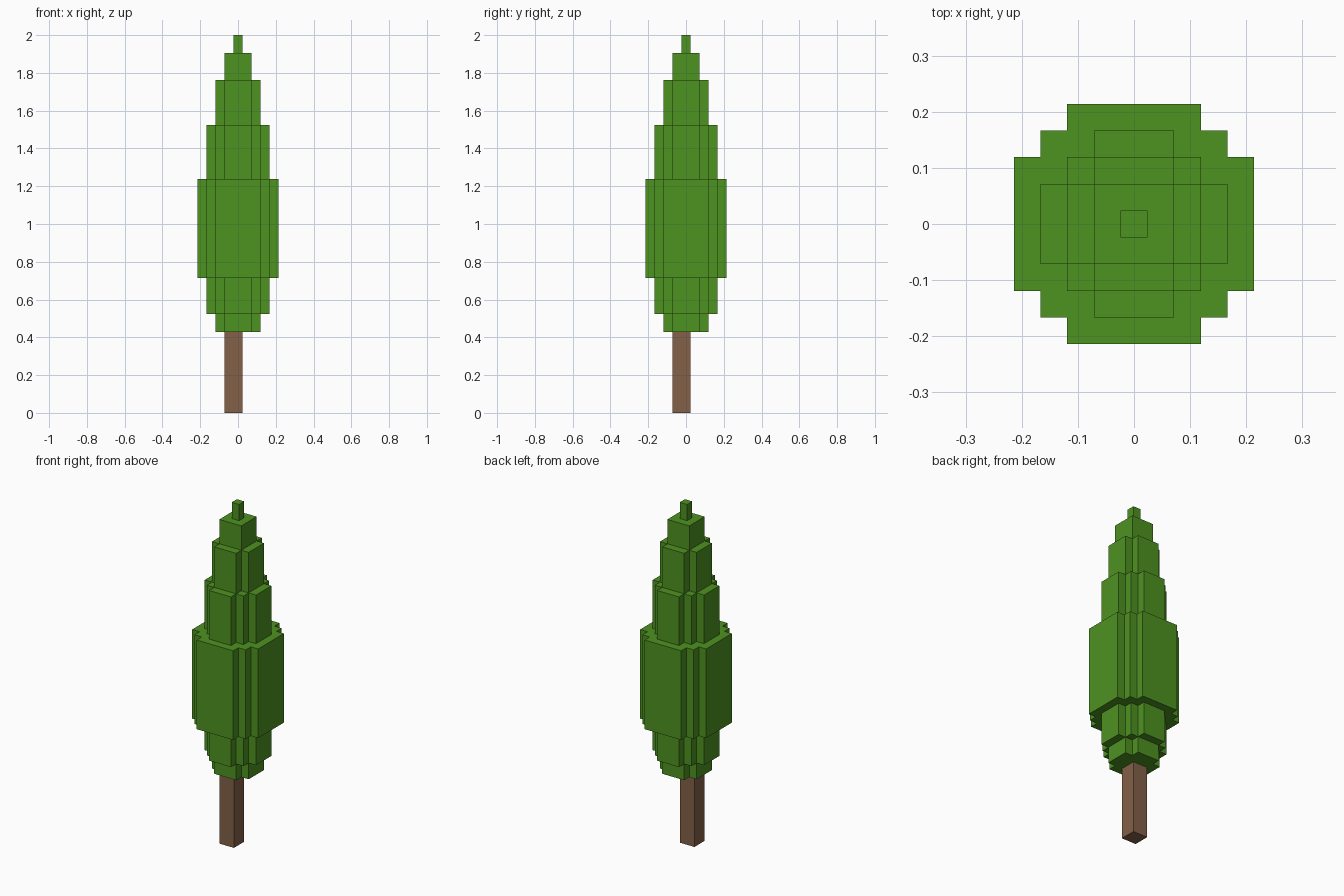
import bpy, bmesh

if "Cube" in bpy.data.objects:
    bpy.data.objects.remove(bpy.data.objects["Cube"])

U = 2 / 42  # one block: the tree is 42 blocks tall


def material(name, rgb):
    m = bpy.data.materials.new(name)
    m.diffuse_color = (*rgb, 1)
    m.use_nodes = True
    m.node_tree.nodes["Principled BSDF"].inputs["Base Color"].default_value = m.diffuse_color
    return m


def disc(r, limit):
    """Blocky round cross-section: cells within r, corners cut by limit."""
    span = range(-r, r + 1)
    return {(i, j) for i in span for j in span if abs(i) + abs(j) <= limit}


def build_shell(name, layers, below, above, mat):
    """Outer skin of stacked (z0, z1, cells) layers, with no hidden faces."""
    bm = bmesh.new()

    def face(pts):
        bm.faces.new([bm.verts.new((x * U, y * U, z * U)) for x, y, z in pts])

    for n, (z0, z1, cells) in enumerate(layers):
        under = layers[n - 1][2] if n else below
        over = layers[n + 1][2] if n + 1 < len(layers) else above
        for i, j in cells:
            ring = [(i - .5, j - .5), (i + .5, j - .5),
                    (i + .5, j + .5), (i - .5, j + .5)]
            sides = [(0, -1), (1, 0), (0, 1), (-1, 0)]
            for k, (di, dj) in enumerate(sides):
                if (i + di, j + dj) not in cells:
                    a, b = ring[k], ring[(k + 1) % 4]
                    face([(*a, z0), (*b, z0), (*b, z1), (*a, z1)])
            if (i, j) not in over:
                face([(*p, z1) for p in ring])
            if (i, j) not in under:
                face([(*p, z0) for p in reversed(ring)])
    bmesh.ops.remove_doubles(bm, verts=bm.verts, dist=1e-5)
    mesh = bpy.data.meshes.new(name)
    bm.to_mesh(mesh)
    bm.free()
    mesh.materials.append(mat)
    obj = bpy.data.objects.new(name, mesh)
    bpy.context.collection.objects.link(obj)


green = material("leaf green", (0.076, 0.287, 0.0152))
brown = material("bark brown", (0.227, 0.119, 0.065))

# Cross-sections, from the tip to the widest part
tip, neck, small, medium, wide = (
    disc(0, 0), disc(1, 2), disc(2, 3), disc(3, 4), disc(4, 6))

# Trunk, two blocks wide and half a block off centre
trunk = {(i, j) for i in (-1, 0) for j in (-1, 0)}
build_shell("trunk", [(0, 9, trunk)], set(), small, brown)

# Foliage tiers
build_shell("foliage", [
    (9, 11, small), (11, 15, medium), (15, 26, wide), (26, 32, medium),
    (32, 37, small), (37, 40, neck), (40, 42, tip)], trunk, set(), green)
